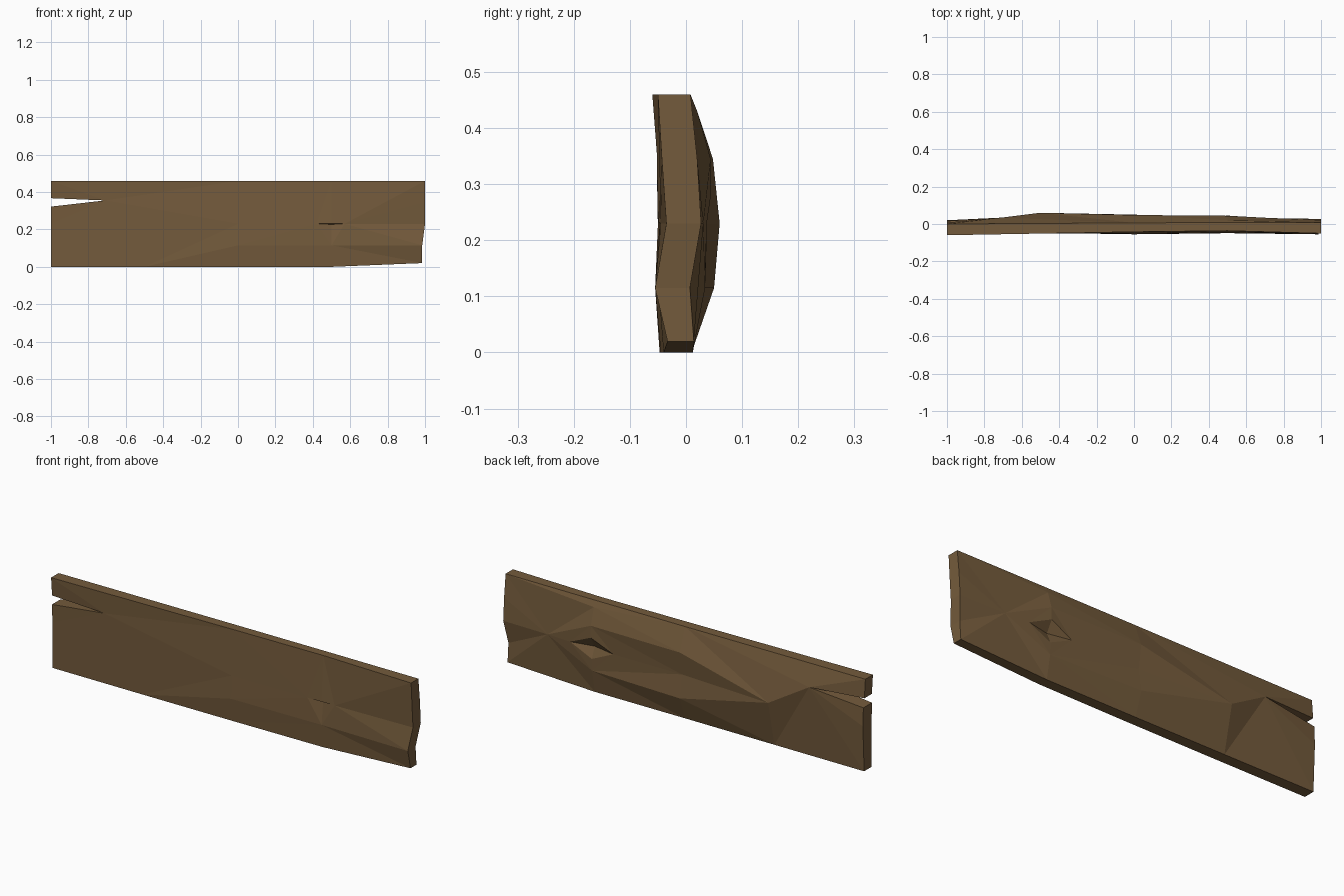
import bpy, bmesh
from mathutils import Vector
from mathutils.geometry import delaunay_2d_cdt

if "Cube" in bpy.data.objects:
    bpy.data.objects.remove(bpy.data.objects["Cube"])

# Plank outline, counter-clockwise seen from the front: x, z, front y, back y
OUTLINE = [
    (-1, 0, -.047, .010), (-.5, 0, -.047, .010), (0, 0, -.045, .010), (.5, 0, -.040, .012),
    (.985, .02, -.033, .014), (.985, .115, -.055, .007), (1, .23, -.035, .027),
    (1, .345, -.043, .020), (1, .46, -.050, .008), (.5, .46, -.036, .008),
    (0, .46, -.042, .006), (-1, .46, -.060, .000),
    (-1, .367, -.052, .008), (-.71, .355, -.052, .034), (-1, .322, -.052, .016),   # split end
    (-1, .23, -.050, .020),
]

# Interior relief points: x, z, y
FRONT = [(0, .23, -.050), (0, .115, -.055), (.5, .115, -.049),
         (.42, .23, -.047), (.5, .232, -.049), (.57, .23, -.045), (.5, .227, -.036)]
FRONT_LINKS = [(0, 1), (1, 2), (0, 3), (3, 4), (4, 5), (3, 6), (6, 5)]

BACK = [(-.5, .23, .060), (0, .345, .048), (0, .23, .034), (0, .115, .050),
        (.5, .43, .020), (.5, .345, .044), (.75, .23, .031), (.5, .115, .034),
        (.62, .23, .037), (.5, .285, .045), (.38, .23, .036), (.5, .175, .036),  # knot rim
        (.5, .23, .012)]                                                           # knot pit
BACK_LINKS = [(0, 1), (0, 2), (0, 3), (1, 5), (2, 5), (5, 6), (6, 7), (7, 2), (7, 3),
              (8, 9), (9, 10), (10, 11), (11, 8), (4, 5), (1, 2), (2, 3)]
# Links from an interior back point to an outline point
BACK_RIM = [(0, 13), (0, 10), (1, 10), (4, 10), (4, 8), (0, 1), (3, 2), (7, 3), (6, 6)]

bm = bmesh.new()
n = len(OUTLINE)


def relief(side, points, links, rim):
    """Triangulate one broad side between its outline and relief points."""
    data = [(o[0], o[1], o[2 + side]) for o in OUTLINE] + points
    edges = [(a + n, b + n) for a, b in links] + [(a + n, b) for a, b in rim]
    edges += [(i, (i + 1) % n) for i in range(n)]
    flat = [Vector((p[0], p[1])) for p in data]
    faces = delaunay_2d_cdt(flat, edges, [list(range(n))], 1, 1e-5)
    verts = [None] * n
    out = []
    for co, orig in zip(faces[0], faces[3]):
        y = data[orig[0]][2] if orig else (-.05, .035)[side]
        v = bm.verts.new((co.x, y, co.y))
        out.append(v)
        for i in orig:
            if i < n:
                verts[i] = v
    for f in faces[2]:
        bm.faces.new([out[i] for i in f])
    return verts


front = relief(0, FRONT, FRONT_LINKS, [(0, 10), (1, 2), (2, 3), (2, 5), (5, 6)])
back = relief(1, BACK, BACK_LINKS, BACK_RIM)

# Narrow edges of the board
for i in range(n):
    j = (i + 1) % n
    bm.faces.new((front[i], front[j], back[j], back[i]))
bmesh.ops.recalc_face_normals(bm, faces=bm.faces[:])

mesh = bpy.data.meshes.new("wooden_plank")
bm.to_mesh(mesh)
bm.free()
plank = bpy.data.objects.new("wooden_plank", mesh)
bpy.context.collection.objects.link(plank)

wood = bpy.data.materials.new("brown wood")
wood.diffuse_color = (.175, .105, .045, 1)
wood.use_nodes = True
wood.node_tree.nodes["Principled BSDF"].inputs["Base Color"].default_value = wood.diffuse_color
mesh.materials.append(wood)
